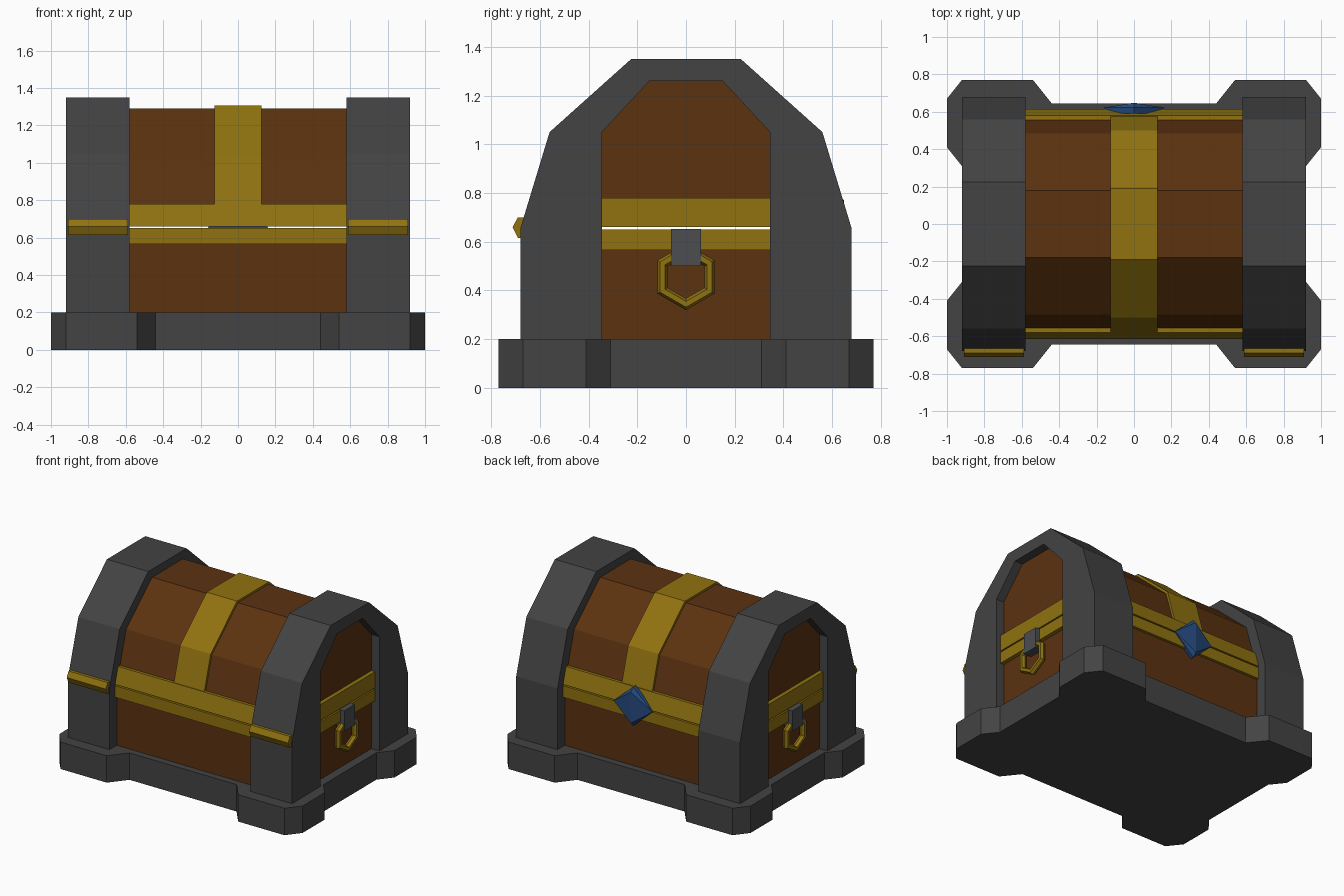
import bpy
import bmesh
from math import pi
from mathutils import Matrix, Vector

cube = bpy.data.objects.get("Cube")
if cube:
    bpy.data.objects.remove(cube, do_unlink=True)


def material(name, rgb):
    m = bpy.data.materials.new(name)
    m.use_nodes = True
    m.diffuse_color = (*rgb, 1)
    m.node_tree.nodes["Principled BSDF"].inputs["Base Color"].default_value = (*rgb, 1)
    return m


iron = material("dark iron", (0.056, 0.056, 0.056))
steel = material("steel", (0.072, 0.075, 0.08))
wood = material("brown wood", (0.105, 0.032, 0.005))
gold = material("dull gold", (0.28, 0.17, 0.005))
blue = material("blue gem", (0.019, 0.068, 0.21))


def finish(bm, name, mat):
    bmesh.ops.recalc_face_normals(bm, faces=bm.faces[:])
    mesh = bpy.data.meshes.new(name)
    bm.to_mesh(mesh)
    bm.free()
    mesh.materials.append(mat)
    obj = bpy.data.objects.new(name, mesh)
    bpy.context.collection.objects.link(obj)
    return obj


def prism(name, mat, points, offset):
    """Extrude a closed outline of 3D points by an offset."""
    bm = bmesh.new()
    face = bm.faces.new([bm.verts.new(p) for p in points])
    new = bmesh.ops.extrude_face_region(bm, geom=[face], use_keep_orig=True)["geom"]
    verts = [v for v in new if isinstance(v, bmesh.types.BMVert)]
    bmesh.ops.translate(bm, verts=verts, vec=Vector(offset))
    return finish(bm, name, mat)


def along_x(name, mat, profile, x0, x1):
    return prism(name, mat, [(x0, y, z) for y, z in profile], (x1 - x0, 0, 0))


def box(name, mat, x0, x1, y0, y1, z0, z1):
    return along_x(name, mat, [(y0, z0), (y1, z0), (y1, z1), (y0, z1)], x0, x1)


def mirrored(half):
    """Complete a profile given on the +y side, from bottom to top."""
    return half + [(-y, z) for y, z in reversed(half)]


# Base plinth with chamfered corner feet
corner = [(0.92, 0.31), (1, 0.41), (1, 0.67), (0.92, 0.77), (0.54, 0.77), (0.44, 0.645)]
right_half = [(x, -y) for x, y in reversed(corner)] + corner
outline = right_half + [(-x, -y) for x, y in right_half]
prism("base", iron, [(x, y, 0) for x, y in outline], (0, 0, 0.2))

# Wooden body and faceted lid, separated by a thin gap
box("body", wood, -0.855, 0.855, -0.595, 0.595, 0.19, 0.645)
lid = mirrored([(0.592, 0.665), (0.485, 1.02), (0.18, 1.29)])
along_x("lid", wood, lid, -0.855, 0.855)

# Gold rims around the gap, and the strap over the lid
box("body_rim", gold, -0.885, 0.885, -0.615, 0.615, 0.565, 0.65)
along_x("lid_rim", gold, mirrored([(0.615, 0.66), (0.58, 0.78)]), -0.885, 0.885)
strap = mirrored([(0.607, 0.67), (0.5, 1.03), (0.19, 1.305)])
along_x("lid_strap", gold, strap, -0.125, 0.125)

# Iron end frames, hinges and side handles
outer = mirrored([(0.68, 0.655), (0.56, 1.05), (0.225, 1.35)])
inner = mirrored([(0.345, 0.655), (0.345, 1.05), (0.15, 1.26)])
hinge = [(-0.66, 0.615), (-0.69, 0.615), (-0.712, 0.66), (-0.69, 0.70), (-0.66, 0.70)]
for side, s in (("left", 1), ("right", -1)):
    along_x(side + "_arch", iron, outer + inner[::-1], s * 0.58, s * 0.92)
    for end, e in (("back", 1), ("front", -1)):
        box(f"{side}_{end}_post", iron, s * 0.58, s * 0.92, e * 0.345, e * 0.68, 0.2, 0.655)
    along_x(side + "_hinge", gold, hinge, s * 0.588, s * 0.91)
    box(side + "_handle_mount", steel, s * 0.85, s * 0.917, -0.062, 0.062, 0.5, 0.652)
    bpy.ops.mesh.primitive_torus_add(
        major_segments=6, minor_segments=6, major_radius=0.112, minor_radius=0.024,
        location=(s * 0.893, 0, 0.455), rotation=(0, pi / 2, 0))
    ring = bpy.context.object
    ring.name = side + "_handle_ring"
    ring.data.materials.append(gold)
    ring.data.shade_flat()

# Diamond-shaped gem clasp with a raised vertical ridge
bm = bmesh.new()
diamond = [(0.16, 0), (0, 0.145), (-0.16, 0), (0, -0.145)]
back, rim = [[bm.verts.new((x, y, 0.655 + z)) for x, z in diamond] for y in (0.59, 0.622)]
low, high = [bm.verts.new((0, 0.648, 0.655 + z)) for z in (-0.115, 0.115)]
bm.faces.new(back)
for i in range(4):
    j = (i + 1) % 4
    bm.faces.new((back[i], back[j], rim[j], rim[i]))
    bm.faces.new((rim[i], rim[j], high if i < 2 else low))
bm.faces.new((rim[0], high, low))
bm.faces.new((rim[2], low, high))
finish(bm, "gem_clasp", blue)
